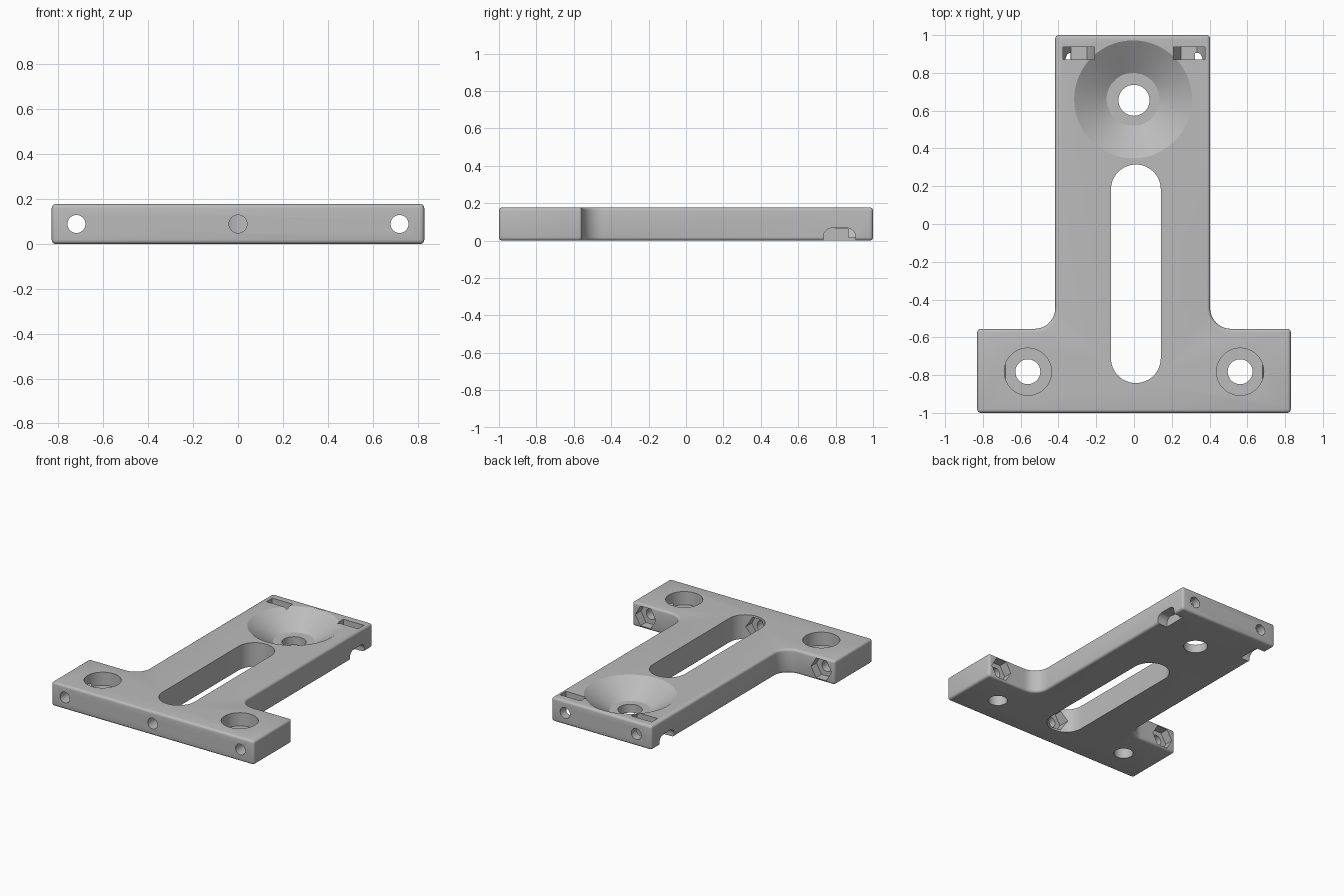
import bpy, bmesh
from math import sin, cos, pi, radians

if "Cube" in bpy.data.objects:
    bpy.data.objects.remove(bpy.data.objects["Cube"], do_unlink=True)

H = 0.178            # plate thickness
MID = H / 2          # height of the cross holes
NUT = 0.084          # corner radius of the nut pockets
BASE_X, BASE_Y = 0.83, -0.555
STEM_X, STEM_C = 0.41, -0.007

gray = bpy.data.materials.new("light_gray")
gray.use_nodes = True
gray.diffuse_color = (0.5, 0.5, 0.5, 1)
gray.node_tree.nodes["Principled BSDF"].inputs["Base Color"].default_value = (0.5, 0.5, 0.5, 1)


def arc(cx, cy, r, start, end, n):
    angles = [radians(start + (end - start) * i / n) for i in range(n + 1)]
    return [(cx + r * cos(a), cy + r * sin(a)) for a in angles]


def circle(cx, cy, r, n=48):
    return arc(cx, cy, r, 0, 360, n)[:-1]


def make_object(name, bm):
    bmesh.ops.recalc_face_normals(bm, faces=bm.faces)
    mesh = bpy.data.meshes.new(name)
    bm.to_mesh(mesh)
    bm.free()
    mesh.materials.append(gray)
    obj = bpy.data.objects.new(name, mesh)
    bpy.context.collection.objects.link(obj)
    return obj


def prism(name, outline, axis, lo, hi):
    """Extrude a 2D outline along one axis from lo to hi."""
    place = {"x": lambda u, v, w: (w, u, v),
             "y": lambda u, v, w: (u, w, v),
             "z": lambda u, v, w: (u, v, w)}[axis]
    bm = bmesh.new()
    low = [bm.verts.new(place(u, v, lo)) for u, v in outline]
    high = [bm.verts.new(place(u, v, hi)) for u, v in outline]
    bm.faces.new(low)
    bm.faces.new(high)
    n = len(outline)
    for i in range(n):
        j = (i + 1) % n
        bm.faces.new((low[i], low[j], high[j], high[i]))
    return make_object(name, bm)


def apply_modifier(obj, mod):
    bpy.context.view_layer.objects.active = obj
    bpy.ops.object.modifier_apply(modifier=mod.name)


def cut(obj, cutter):
    cutter.hide_render = True
    mod = obj.modifiers.new("cut", "BOOLEAN")
    mod.operation = "DIFFERENCE"
    mod.solver = "EXACT"
    mod.object = cutter
    apply_modifier(obj, mod)
    bpy.data.objects.remove(cutter, do_unlink=True)


# T-shaped plate with filleted inner corners and rounded rims
R = 0.11
right, left = STEM_C + STEM_X, STEM_C - STEM_X
outline = [(-BASE_X, -1), (BASE_X, -1), (BASE_X, BASE_Y)]
outline += arc(right + R, BASE_Y + R, R, 270, 180, 12)
outline += [(right, 1), (left, 1)]
outline += arc(left - R, BASE_Y + R, R, 0, -90, 12)
outline += [(-BASE_X, BASE_Y)]
plate = prism("mounting_plate", outline, "z", 0, H)
bevel = plate.modifiers.new("rounded_rim", "BEVEL")
bevel.width = 0.018
bevel.segments = 4
bevel.limit_method = "ANGLE"
bevel.angle_limit = radians(40)
apply_modifier(plate, bevel)

# Long adjustment slot
SX, SR = 0.01, 0.132
slot = arc(SX, 0.315 - SR, SR, 0, 180, 24) + arc(SX, -0.842 + SR, SR, 180, 360, 24)
cut(plate, prism("slot_cutter", slot, "z", -0.1, 0.3))

# Conical dish with a flat floor and a through hole
FLOOR, EXTRA = 0.062, 0.02
slope = (0.312 - 0.14) / (H - FLOOR)
dish = bmesh.new()
bmesh.ops.create_cone(dish, cap_ends=True, segments=64, radius1=0.14,
                      radius2=0.312 + EXTRA * slope, depth=H - FLOOR + EXTRA)
bmesh.ops.translate(dish, verts=dish.verts, vec=(-0.005, 0.66, (H + FLOOR + EXTRA) / 2))
cut(plate, make_object("dish_cutter", dish))
cut(plate, prism("dish_hole_cutter", circle(0, 0.655, 0.082), "z", -0.1, 0.3))

for s in (-1, 1):
    # Counterbored mounting holes in the base
    cut(plate, prism("counterbore_cutter", circle(s * 0.562, -0.782, 0.125), "z", 0.08, 0.3))
    cut(plate, prism("mount_hole_cutter", circle(s * 0.562, -0.782, 0.066), "z", -0.1, 0.3))

    # Base screw holes with hexagonal nut pockets behind
    cut(plate, prism("screw_hole_cutter", circle(s * 0.72, MID, 0.04, 32), "y", -1.1, -0.4))
    cut(plate, prism("nut_pocket_cutter", circle(s * 0.72, MID, NUT, 6), "y", -0.62, -0.4))

    # Stem screw holes with nut slots dropped in from above
    x = s * 0.292
    cut(plate, prism("stem_hole_cutter", circle(x, MID, 0.04, 32), "y", 0.8, 1.1))
    nut_slot = arc(x, MID, NUT, 180, 360, 3) + [(x + NUT, 0.3), (x - NUT, 0.3)]
    cut(plate, prism("nut_slot_cutter", nut_slot, "y", 0.87, 0.938))

    # Rounded notches under the stem sides
    notch = [(0.735, -0.1), (0.906, -0.1)]
    notch += arc(0.861, 0.022, 0.045, 0, 90, 8) + arc(0.78, 0.022, 0.045, 90, 180, 8)
    ends = sorted((STEM_C + s * 0.33, s * 0.6))
    cut(plate, prism("notch_cutter", notch, "x", *ends))

# Centre screw hole with a nut pocket in the slot end
cut(plate, prism("centre_hole_cutter", circle(0, MID, 0.04, 32), "y", -1.1, -0.7))
cut(plate, prism("centre_pocket_cutter", circle(0, MID, NUT, 6), "y", -0.89, -0.7))

# Smooth the curved walls and keep the edges sharp
bpy.ops.object.select_all(action="DESELECT")
plate.select_set(True)
bpy.context.view_layer.objects.active = plate
bpy.ops.object.shade_smooth_by_angle(angle=radians(30))
